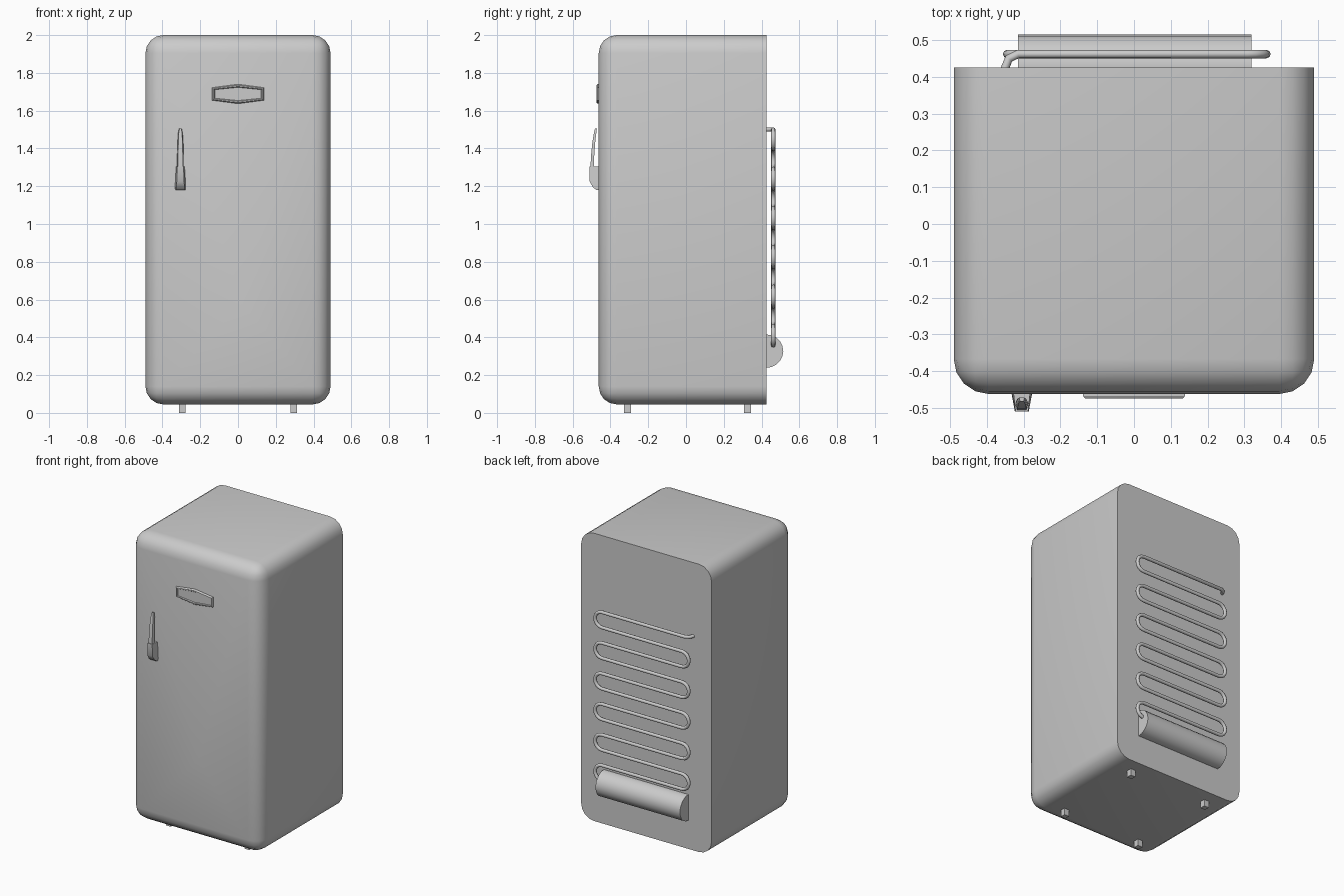
import bpy, bmesh, math
from mathutils import Vector

if "Cube" in bpy.data.objects:
    bpy.data.objects.remove(bpy.data.objects["Cube"])

grey = bpy.data.materials.new("grey enamel")
grey.diffuse_color = (0.6, 0.6, 0.6, 1)
grey.use_nodes = True
grey.node_tree.nodes["Principled BSDF"].inputs["Base Color"].default_value = grey.diffuse_color


def finish(name, bm, angle=40):
    """Turn a bmesh into a named, shaded object."""
    bmesh.ops.recalc_face_normals(bm, faces=bm.faces)
    me = bpy.data.meshes.new(name)
    bm.to_mesh(me)
    bm.free()
    ob = bpy.data.objects.new(name, me)
    bpy.context.collection.objects.link(ob)
    me.materials.append(grey)
    bpy.ops.object.select_all(action='DESELECT')
    ob.select_set(True)
    bpy.context.view_layer.objects.active = ob
    bpy.ops.object.shade_smooth_by_angle(angle=math.radians(angle))
    return ob


def box(bm, x0, x1, y0, y1, z0, z1):
    made = bmesh.ops.create_cube(bm, size=1)["verts"]
    for v in made:
        v.co = Vector(((x0 + x1) / 2 + v.co.x * (x1 - x0),
                       (y0 + y1) / 2 + v.co.y * (y1 - y0),
                       (z0 + z1) / 2 + v.co.z * (z1 - z0)))
    return made


def loft(bm, rings):
    """Skin a list of closed rings and cap both ends."""
    loops = [[bm.verts.new(p) for p in ring] for ring in rings]
    n = len(loops[0])
    for a, b in zip(loops, loops[1:]):
        for i in range(n):
            j = (i + 1) % n
            bm.faces.new((a[i], a[j], b[j], b[i]))
    bm.faces.new(loops[0])
    bm.faces.new(loops[-1])


# Cabinet: rounded everywhere except around the flat back
BACK, FRONT = 0.425, -0.462
bm = bmesh.new()
box(bm, -0.49, 0.49, FRONT, BACK, 0.045, 2.0)
edges = [e for e in bm.edges if not all(v.co.y > 0 for v in e.verts)]
bmesh.ops.bevel(bm, geom=edges, offset=0.095, segments=4, profile=0.5, affect='EDGES')
# Shallow dent low on the door
door = min(bm.faces, key=lambda f: f.calc_center_median().y)
dent = bmesh.ops.poke(bm, faces=[door])["verts"][0]
dent.co = (0.02, FRONT + 0.006, 0.58)
finish("cabinet", bm)

# Feet
bm = bmesh.new()
for x in (-0.295, 0.295):
    for y in (-0.31, 0.325):
        box(bm, x - 0.018, x + 0.018, y - 0.018, y + 0.018, 0, 0.06)
finish("feet", bm, 30)

# Compressor drum, half sunk into the back
bm = bmesh.new()
loft(bm, [[(x, 0.427 + 0.088 * math.cos(a), 0.327 + 0.088 * math.sin(a))
           for a in (2 * math.pi * i / 20 for i in range(20))] for x in (-0.315, 0.32)])
finish("compressor", bm)

# Condenser coil: a serpentine of straight runs and half-circle bends
PITCH, TOP, YC = 0.104, 1.5, 0.462
r = PITCH / 2
path = [(-0.352, 0.42, TOP), (-0.34, 0.45, TOP), (-0.315, YC, TOP)]
for k in range(11):
    right = k % 2 == 0
    s = 1 if right else -1
    xc = 0.308 if right else -0.293
    zc = TOP - PITCH * (k + 0.5)
    for i in range(9):
        a = math.pi / 2 - math.pi * i / 8
        path.append((xc + s * r * math.cos(a), YC, zc + r * math.sin(a)))
path.append((0.28, YC, TOP - PITCH * 11))
cu = bpy.data.curves.new("coil_path", 'CURVE')
cu.dimensions = '3D'
cu.bevel_depth = 0.0115
cu.bevel_resolution = 2
cu.use_fill_caps = True
sp = cu.splines.new('POLY')
sp.points.add(len(path) - 1)
for p, co in zip(sp.points, path):
    p.co = (*co, 1)
tmp = bpy.data.objects.new("coil_path", cu)
bpy.context.collection.objects.link(tmp)
bm = bmesh.new()
bm.from_mesh(tmp.to_mesh())
tmp.to_mesh_clear()
bpy.data.objects.remove(tmp)
finish("condenser_coil", bm, 60)

# Badge: six-sided plate with a raised rim
bm = bmesh.new()
hexagon = [(-0.138, 1.722), (0, 1.74), (0.138, 1.722),
           (0.138, 1.655), (0, 1.637), (-0.138, 1.655)]


def badge_ring(y, sx, sz):
    return [(x * sx, y, 1.6885 + (z - 1.6885) * sz) for x, z in hexagon]


loft(bm, [badge_ring(FRONT + 0.01, 1, 1), badge_ring(-0.468, 1, 1),
          badge_ring(-0.475, 0.96, 0.9), badge_ring(-0.475, 0.92, 0.76),
          badge_ring(-0.469, 0.89, 0.68)])
finish("badge", bm, 25)

# Door handle: tapered socket and a slim curved lever
HX = -0.305


def handle_ring(z, y_front, y_back, w_front, w_back):
    return [(HX - w_back, y_back, z), (HX - w_front, y_front, z),
            (HX + w_front, y_front, z), (HX + w_back, y_back, z)]


bm = bmesh.new()
loft(bm, [handle_ring(1.18, -0.475, -0.455, 0.024, 0.028),
          handle_ring(1.195, -0.493, -0.455, 0.022, 0.029),
          handle_ring(1.225, -0.51, -0.455, 0.019, 0.028),
          handle_ring(1.305, -0.51, -0.455, 0.017, 0.023)])
finish("handle_socket", bm, 30)

bm = bmesh.new()
loft(bm, [handle_ring(1.29, -0.506, -0.488, 0.013, 0.018),
          handle_ring(1.36, -0.503, -0.486, 0.013, 0.017),
          handle_ring(1.43, -0.496, -0.481, 0.011, 0.015),
          handle_ring(1.48, -0.488, -0.475, 0.009, 0.012),
          handle_ring(1.505, -0.482, -0.472, 0.005, 0.007)])
finish("handle_lever", bm, 30)
